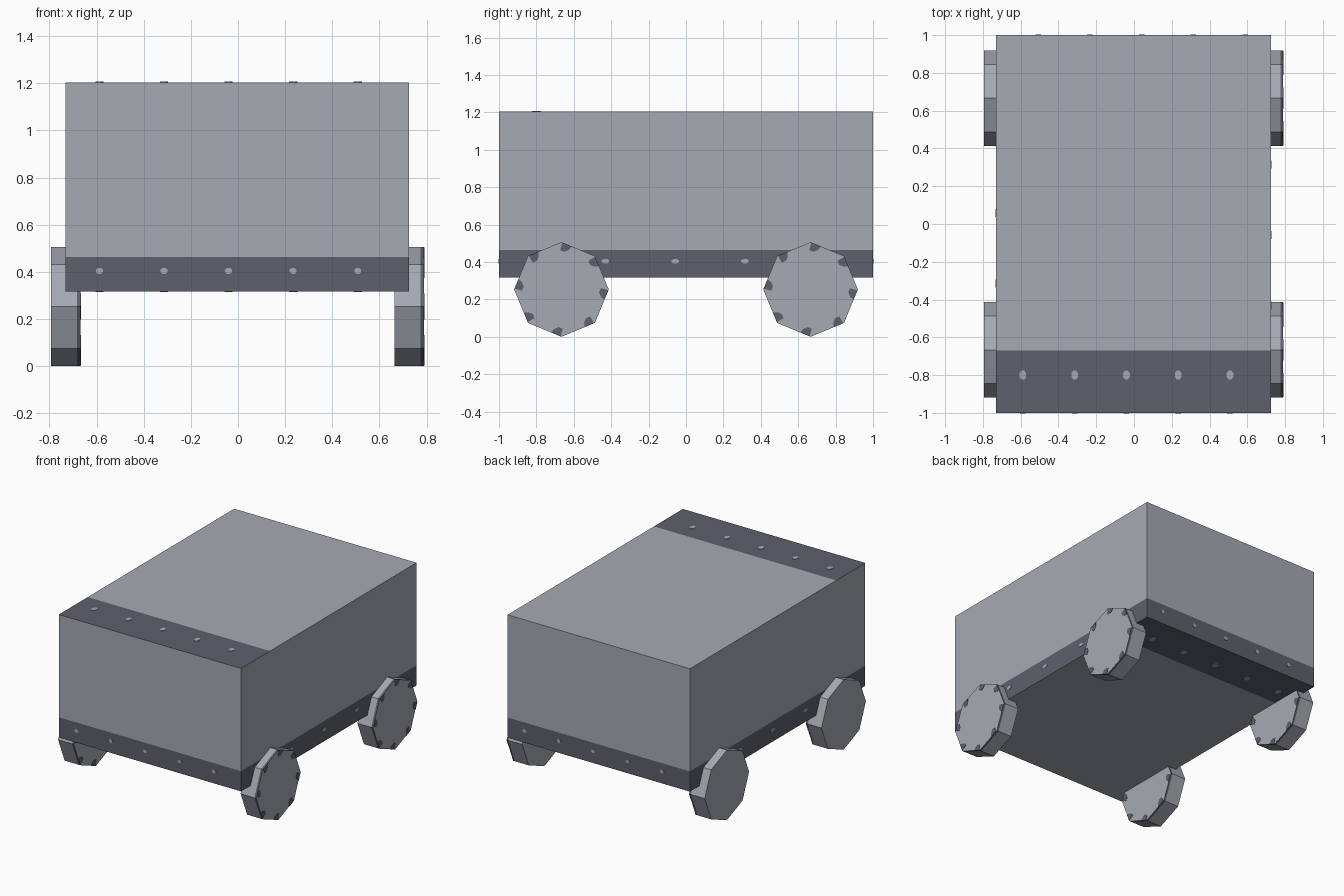
import bpy, bmesh
from math import sin, cos, pi
from mathutils import Vector

if "Cube" in bpy.data.objects:
    bpy.data.objects.remove(bpy.data.objects["Cube"], do_unlink=True)


def make_material(name, rgb):
    mat = bpy.data.materials.new(name)
    mat.use_nodes = True
    mat.diffuse_color = (*rgb, 1)
    mat.node_tree.nodes["Principled BSDF"].inputs["Base Color"].default_value = (*rgb, 1)
    return mat


LIGHT = make_material("light grey", (0.38, 0.40, 0.45))
DARK = make_material("dark slate", (0.112, 0.117, 0.148))


def finish(bm, name, mats):
    bmesh.ops.recalc_face_normals(bm, faces=bm.faces)
    mesh = bpy.data.meshes.new(name)
    bm.to_mesh(mesh)
    bm.free()
    for mat in mats:
        mesh.materials.append(mat)
    obj = bpy.data.objects.new(name, mesh)
    bpy.context.collection.objects.link(obj)
    return obj


def plate(bm, points, normal, thick=0.003):
    """Thin raised plate standing on a surface."""
    n = Vector(normal)
    face = bm.faces.new([bm.verts.new(p) for p in points])
    out = bmesh.ops.extrude_face_region(bm, geom=[face])
    moved = [v for v in out["geom"] if isinstance(v, bmesh.types.BMVert)]
    bmesh.ops.translate(bm, verts=moved, vec=n * thick)


# Body box, split so that the bands can be coloured
W, L, BOTTOM, TOP, CX = 0.728, 1.0, 0.317, 1.204, -0.003
BAND_Z, BAND_Y = 0.463, 0.67
bm = bmesh.new()
bmesh.ops.create_cube(bm, size=1)
for v in bm.verts:
    v.co = (CX + v.co.x * 2 * W, v.co.y * 2 * L, TOP if v.co.z > 0 else BOTTOM)
for co, no in (((0, 0, BAND_Z), (0, 0, 1)), ((0, BAND_Y, 0), (0, 1, 0)),
               ((0, -BAND_Y, 0), (0, 1, 0))):
    bmesh.ops.bisect_plane(bm, geom=bm.verts[:] + bm.edges[:] + bm.faces[:],
                           plane_co=co, plane_no=no)
bm.normal_update()
for f in bm.faces:
    c = f.calc_center_median()
    if f.normal.z > 0.5:
        dark = c.y < -BAND_Y
    elif f.normal.z < -0.5:
        dark = c.y > BAND_Y
    else:
        dark = c.z < BAND_Z
    f.material_index = int(dark)
finish(bm, "body", [LIGHT, DARK])

# Rivets along the bands
bm = bmesh.new()


def rivet(center, u, v, normal, a, b):
    c, u, v = Vector(center), Vector(u), Vector(v)
    ring = [(k + 0.5) * pi / 4 for k in range(8)]
    plate(bm, [c + u * a * cos(t) + v * b * sin(t) for t in ring], normal)


X, Y, Z = (1, 0, 0), (0, 1, 0), (0, 0, 1)
RIVET_Z = 0.404
for i in range(-2, 3):
    x = -0.04 + 0.274 * i
    y = -0.058 + 0.373 * i
    rivet((x, -L, RIVET_Z), X, Z, (0, -1, 0), 0.016, 0.014)
    rivet((-x, L, RIVET_Z), X, Z, Y, 0.016, 0.014)
    rivet((x, -0.8, TOP), X, Y, Z, 0.019, 0.026)
    rivet((x, 0.8, BOTTOM), X, Y, (0, 0, -1), 0.019, 0.026)
    rivet((CX + W, y, RIVET_Z), Y, Z, X, 0.022, 0.013)
    rivet((CX - W, -y, RIVET_Z), Y, Z, (-1, 0, 0), 0.022, 0.013)
finish(bm, "rivets", [LIGHT])

# Eight-sided wheels, with a dark edge strip and notch marks on the +x side
R, HALF, EDGE = 0.253, 0.062, 0.014


def wheel(name, cx, cy):
    bm = bmesh.new()
    center = Vector((cx, cy, R))
    corner = [Vector((0, sin(k * pi / 4), cos(k * pi / 4))) * R for k in range(8)]
    rings = [[bm.verts.new(center + p + Vector((x, 0, 0))) for p in corner]
             for x in (-HALF, HALF - EDGE, HALF)]
    bm.faces.new(rings[0])
    bm.faces.new(rings[2])
    for j in range(2):
        for k in range(8):
            n = (k + 1) % 8
            f = bm.faces.new((rings[j][k], rings[j][n], rings[j + 1][n], rings[j + 1][k]))
            f.material_index = j
    finish(bm, name, [LIGHT, DARK])

    bm = bmesh.new()
    face_center = center + Vector((HALF, 0, 0))
    for k in range(8):
        p = corner[k]
        along = (corner[(k + 1) % 8] - p).normalized()
        inward = Vector((0, along.z, -along.y))
        if inward.dot(p) > 0:
            inward = -inward
        shape = ((0.005, 0), (0.06, 0), (0.052, 0.024), (0.034, 0.042), (0.01, 0.042))
        plate(bm, [face_center + p + along * a + inward * d for a, d in shape], X, 0.002)
    finish(bm, name + "_marks", [DARK])


for side, cx in (("left", 0.7265), ("right", -0.731)):
    for end, cy in (("front", -0.666), ("back", 0.666)):
        wheel(f"{end}_{side}_wheel", cx, cy)
